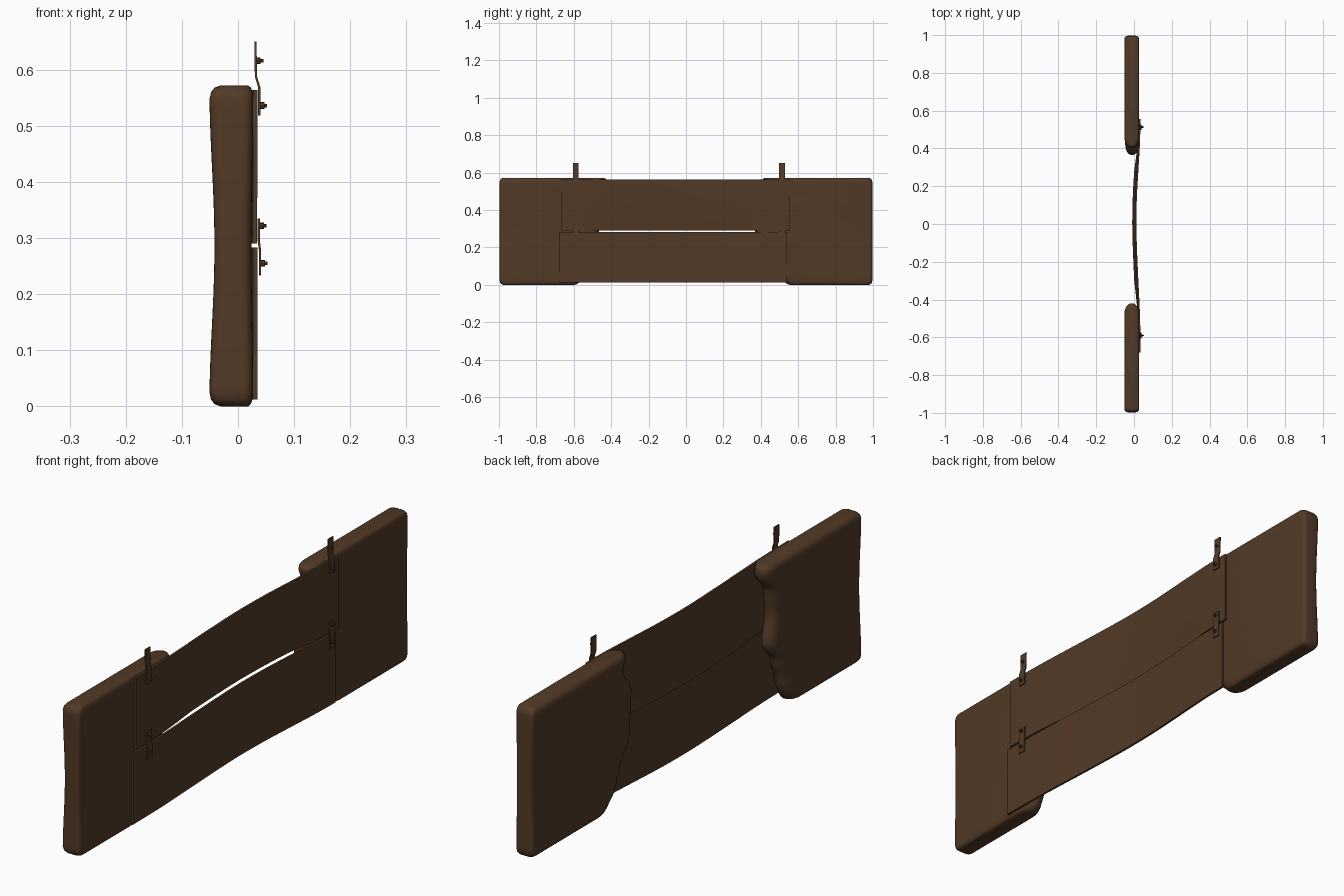
import bpy, bmesh, math
from mathutils import Vector

old = bpy.data.objects.get("Cube")
if old:
    bpy.data.objects.remove(old)


def material(name, rgb):
    m = bpy.data.materials.new(name)
    m.use_nodes = True
    m.diffuse_color = (*rgb, 1)
    m.node_tree.nodes["Principled BSDF"].inputs["Base Color"].default_value = (*rgb, 1)
    return m


BROWN = material("dark brown leather", (0.085, 0.042, 0.020))


def finish(bm, name, angle=40):
    bmesh.ops.recalc_face_normals(bm, faces=bm.faces)
    mesh = bpy.data.meshes.new(name)
    bm.to_mesh(mesh)
    bm.free()
    ob = bpy.data.objects.new(name, mesh)
    bpy.context.collection.objects.link(ob)
    mesh.materials.append(BROWN)
    bpy.ops.object.select_all(action='DESELECT')
    ob.select_set(True)
    bpy.context.view_layer.objects.active = ob
    bpy.ops.object.shade_smooth_by_angle(angle=math.radians(angle))
    return ob


def loft(rings, name, angle=40):
    """Skin a stack of equal closed rings and cap both ends."""
    bm = bmesh.new()
    rows = [[bm.verts.new(p) for p in ring] for ring in rings]
    n = len(rows[0])
    for a, b in zip(rows, rows[1:]):
        for i in range(n):
            bm.faces.new((a[i], a[(i + 1) % n], b[(i + 1) % n], b[i]))
    bm.faces.new(rows[0])
    bm.faces.new(rows[-1])
    return finish(bm, name, angle)


def smooth_lerp(table, t):
    """Eased interpolation through a short list of (position, value)."""
    if t <= table[0][0]:
        return table[0][1]
    for (a, va), (b, vb) in zip(table, table[1:]):
        if t <= b:
            k = (t - a) / (b - a)
            return va + (vb - va) * k * k * (3 - 2 * k)
    return table[-1][1]


# Padded end cushions: rounded slabs with an uneven inner edge
HEIGHT = 0.572


def cushion(name, side, inner_edge):
    levels = [0, 0.004, 0.012, 0.025] + [0.04 + 0.0246 * i for i in range(21)]
    levels += [HEIGHT - z for z in (0.025, 0.012, 0.004, 0)]
    rings = []
    for z in levels:
        d = min(z, HEIGHT - z)
        r = 0.025
        inset = r - math.sqrt(max(0, r * r - max(0, r - d) ** 2))
        waist = math.sin(math.pi * z / HEIGHT) ** 2
        x0 = -0.051 + 0.009 * waist + inset * 0.8
        x1 = 0.027 - 0.003 * waist - inset * 0.35
        y0 = smooth_lerp(inner_edge, z) + inset
        y1 = 0.997 - inset * 0.8
        half = (x1 - x0) / 2
        corners = [(x1, y1, 0.018, 0), (x0, y1, 0.018, 90),
                   (x0, y0, half * 0.95, 180), (x1, y0, half * 0.95, 270)]
        ring = []
        for cx, cy, rad, start in corners:
            rad = min(rad, half * 0.95)
            sx = -1 if cx == x1 else 1
            sy = -1 if cy == y1 else 1
            stretch = 1.5 if cy == y0 else 1
            for i in range(6):
                a = math.radians(start + 18 * i)
                ring.append((cx + sx * rad + rad * math.cos(a),
                             side * (cy + stretch * (sy * rad + rad * math.sin(a))), z))
        rings.append(ring)
    loft(rings, name, 60)


cushion("rear_cushion", 1, [(0, 0.53), (0.09, 0.46), (0.16, 0.43), (0.24, 0.37),
                            (0.42, 0.365), (0.5, 0.42), (0.572, 0.40)])
cushion("front_cushion", -1, [(0, 0.57), (0.08, 0.54), (0.18, 0.51), (0.25, 0.46),
                              (0.36, 0.48), (0.46, 0.47), (0.53, 0.42), (0.572, 0.42)])

# Two long straps that dip inward between the cushions
BOW = [(-0.68, 0.031), (-0.48, 0.0285), (-0.24, 0.016), (0, 0.007),
       (0.2, 0.013), (0.4, 0.0275), (0.56, 0.031)]


def bow(y):
    """Linear blend of the bow, softened by averaging neighbours."""
    return sum(smooth_lerp(BOW, y + s) for s in (-0.1, -0.05, 0, 0.05, 0.1)) / 5


def strap(name, y0, y1, z0, z1, curl):
    rings = []
    for i in range(41):
        y = y0 + (y1 - y0) * i / 40
        mid = max(0, min(1, (0.031 - bow(y)) / 0.012))
        front, back = [], []
        for j in range(9):
            t = j / 8
            z = z0 + (z1 - z0) * t
            x = bow(y) - curl * mid * (1 - t) ** 2
            front.append((x + 0.004, y, z))
            back.append((x - 0.004, y, z))
        rings.append(front + back[::-1])
    loft(rings, name)


strap("lower_strap", -0.68, 0.54, 0.012, 0.283, 0.0)
strap("upper_strap", -0.665, 0.557, 0.29, 0.564, 0.014)


# Metal tabs with bolts
def tab(name, y, path):
    w, t = 0.015, 0.002
    rings = [[(x - t, y - w, z), (x + t, y - w, z), (x + t, y + w, z), (x - t, y + w, z)]
             for x, z in path]
    loft(rings, name, 30)


def bolt(name, x, y, z):
    bm = bmesh.new()
    for radius, length in ((0.006, 0.008), (0.003, 0.013)):
        made = bmesh.ops.create_cone(bm, cap_ends=True, segments=8, radius1=radius,
                                     radius2=radius, depth=length)["verts"]
        for v in made:
            v.co = Vector((x + v.co.z + length / 2, y + v.co.x, z + v.co.y))
    finish(bm, name, 30)


for label, y in (("front", -0.59), ("rear", 0.513)):
    tab(label + "_upper_tab", y, [(0.038, 0.518), (0.038, 0.568), (0.032, 0.588), (0.031, 0.65)])
    tab(label + "_lower_tab", y, [(0.039, 0.233), (0.039, 0.28), (0.037, 0.295), (0.037, 0.335)])
    for i, (x, z) in enumerate(((0.032, 0.616), (0.039, 0.536), (0.038, 0.322), (0.04, 0.255))):
        bolt(f"{label}_bolt_{i + 1}", x, y, z)
